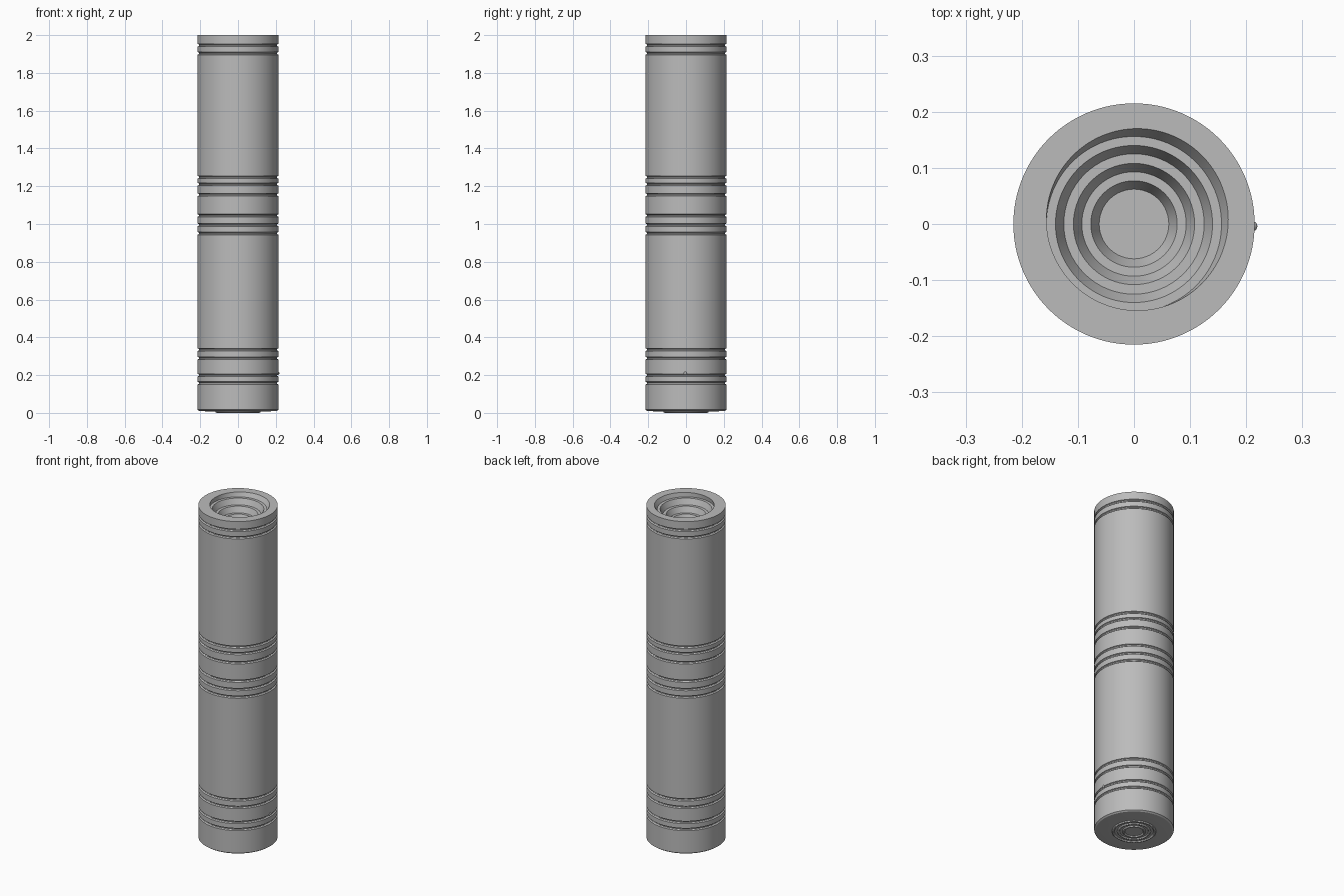
import bpy, math

cube = bpy.data.objects.get("Cube")
if cube:
    bpy.data.objects.remove(cube)

grey = bpy.data.materials.new("plain grey")
grey.use_nodes = True
colour = (0.5, 0.5, 0.5, 1)
grey.diffuse_color = colour
grey.node_tree.nodes["Principled BSDF"].inputs["Base Color"].default_value = colour

SIDES = 128
R = 0.215


def lathe(name, profile):
    """Spin (radius, height, x shift, y shift) points; both ends are capped."""
    verts, faces = [], []
    for r, z, *shift in profile:
        dx, dy = shift or (0, 0)
        for i in range(SIDES):
            a = math.tau * i / SIDES
            verts.append((r * math.cos(a) + dx, r * math.sin(a) + dy, z))
    for k in range(len(profile) - 1):
        for i in range(SIDES):
            j = (i + 1) % SIDES
            a, b = k * SIDES, (k + 1) * SIDES
            faces.append((a + i, a + j, b + j, b + i))
    faces.append(tuple(reversed(range(SIDES))))
    last = len(verts) - SIDES
    faces.append(tuple(range(last, last + SIDES)))
    mesh = bpy.data.meshes.new(name)
    mesh.from_pydata(verts, [], faces)
    mesh.materials.append(grey)
    obj = bpy.data.objects.new(name, mesh)
    bpy.context.collection.objects.link(obj)
    finish(obj)
    return obj


def finish(obj):
    bpy.ops.object.select_all(action="DESELECT")
    bpy.context.view_layer.objects.active = obj
    obj.select_set(True)
    bpy.ops.object.shade_smooth_by_angle(angle=math.radians(30))


# Bottom: flat disc with three shallow rounded ridges
profile = []
for r in (0.056, 0.084, 0.112):
    for t in range(7):
        a = math.pi * t / 6
        profile.append((r - 0.007 * math.cos(a), 0.007 - 0.007 * math.sin(a)))
profile += [(0.15, 0.007), (R - 0.008, 0.011), (R, 0.017)]

# Outer wall: narrow rounded grooves
for z in (0.158, 0.2, 0.29, 0.335, 0.95, 0.995, 1.045, 1.155, 1.21, 1.248, 1.903, 1.947):
    for t in range(7):
        a = math.pi * t / 6
        profile.append((R - 0.009 * math.sin(a), z - 0.007 * math.cos(a)))

# Top rim, with a slightly off-centre mouth
profile += [(R, 2.0), (0.162, 2.0, 0.006, 0.008), (0.156, 1.975)]

# Stepped recess: flat ledges joined by steep drops
z = 1.975
for ledge, foot in ((0.14, 0.125), (0.108, 0.093), (0.077, 0.062)):
    profile += [(ledge, z), (foot, z - 0.033)]
    z -= 0.033

lathe("grooved_tube", profile)

# Small bump above the lower groove
bpy.ops.mesh.primitive_uv_sphere_add(segments=16, ring_count=8, radius=0.009,
                                     location=(R - 0.004, -0.004, 0.21))
nub = bpy.context.object
nub.name = "side_nub"
nub.data.materials.append(grey)
finish(nub)
